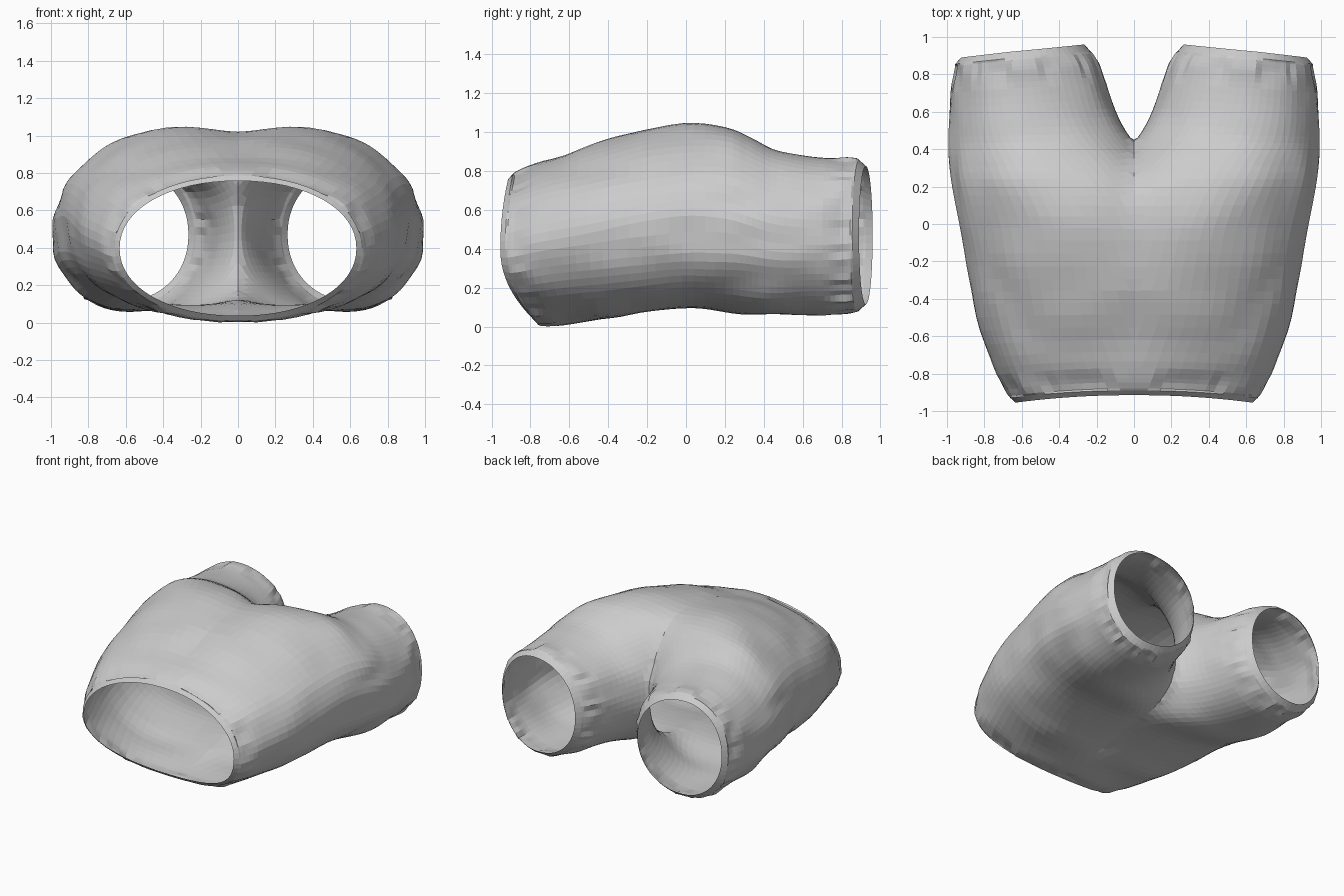
import bpy, bmesh, math, random
from mathutils import Vector, noise

if "Cube" in bpy.data.objects:
    bpy.data.objects.remove(bpy.data.objects["Cube"])

random.seed(4)
SEG = 64
GATHER = [random.uniform(-0.018, 0.008) for _ in range(SEG)]

# Tube for one side: y, centre x, inner x, outer x, top z, bottom z
STATIONS = [
    (-0.93, 0.00, -0.67, 0.665, 0.79, 0.005),
    (-0.87, 0.02, -0.68, 0.705, 0.815, 0.00),
    (-0.75, 0.06, -0.68, 0.755, 0.86, 0.01),
    (-0.50, 0.14, -0.60, 0.84, 0.93, 0.03),
    (-0.25, 0.20, -0.48, 0.89, 1.01, 0.06),
    (0.00, 0.26, -0.36, 0.93, 1.05, 0.09),
    (0.20, 0.35, -0.20, 0.97, 1.035, 0.075),
    (0.33, 0.43, -0.09, 0.985, 0.975, 0.065),
    (0.45, 0.52, 0.02, 0.99, 0.91, 0.06),
    (0.60, 0.57, 0.105, 0.99, 0.875, 0.06),
    (0.75, 0.60, 0.155, 0.98, 0.865, 0.065),
    (0.83, 0.61, 0.185, 0.97, 0.865, 0.07),
    (0.89, 0.62, 0.23, 0.96, 0.86, 0.08),
]


def spline(t):
    """Catmull-Rom blend through the stations."""
    i = min(int(t), len(STATIONS) - 2)
    f = t - i
    p = [STATIONS[max(0, min(len(STATIONS) - 1, i + k))] for k in (-1, 0, 1, 2)]
    return [0.5 * (2 * b + (c - a) * f + (2 * a - 5 * b + 4 * c - d) * f * f
                   + (3 * b - a - 3 * c + d) * f ** 3) for a, b, c, d in zip(*p)]


def ring(bm, station, inset=0.0, shift=0.0, rough=1.0):
    y, cx, inner, outer, top, bot = station
    inner, outer, top, bot = inner + inset, outer - inset, top - inset, bot + inset
    mid, h = (top + bot) / 2, (top - bot) / 2
    waist = max(0.0, min(1.0, (-0.25 - y) / 0.65))
    leg = max(0.0, min(1.0, (y - 0.3) / 0.59))
    crotch = max(0.0, 1 - abs(y - 0.22) / 0.33)
    body = math.exp(-((y + 0.05) / 0.4) ** 2)
    verts = []
    for j in range(SEG):
        a = 2 * math.pi * j / SEG
        c, s = math.cos(a), math.sin(a)
        w = (outer - cx) if c > 0 else (cx - inner)
        # full lower hip, sloping upper hip, squarer inner side at the crotch
        if c > 0:
            e = 0.95 + body * (0.14 if s > 0 else -0.2)
        else:
            e = 0.95 - crotch * 0.14
        x = cx + w * math.copysign(abs(c) ** e, c)
        z = mid + h * math.copysign(abs(s) ** e, s)
        # openings are cut on a slant
        yy = y + shift + waist * s * s * (0.04 if s > 0 else 0.17) - 0.035 * leg * c
        # soft cloth folds, plus gathers next to the hems
        fold = 0.016 * noise.noise(Vector((x * 2, yy * 4, z * 7)))
        near = max(0.0, 1 - abs(y + 0.88) / 0.08) + max(0.0, 1 - abs(y - 0.83) / 0.1)
        fold = rough * (fold + near * GATHER[j])
        verts.append(bm.verts.new((x + c * fold, yy, z + s * fold)))
    return verts


bm = bmesh.new()
first, last = STATIONS[0], STATIONS[-1]

# tapered waist band, cloth shell, tapered leg band
rings = [ring(bm, first, 0.032, -0.025, 0), ring(bm, first, 0.004, 0, 0)]
count = 44
rings += [ring(bm, spline((len(STATIONS) - 1) * k / count)) for k in range(1, count)]
rings += [ring(bm, last, 0.004, 0, 0), ring(bm, last, 0.035, 0.035, 0)]
for r0, r1 in zip(rings, rings[1:]):
    for j in range(SEG):
        k = (j + 1) % SEG
        bm.faces.new((r0[j], r0[k], r1[k], r1[j]))

# trim at the centre seam, then mirror to make the other side
bmesh.ops.bisect_plane(bm, geom=bm.verts[:] + bm.edges[:] + bm.faces[:],
                       plane_co=(0, 0, 0), plane_no=(1, 0, 0), clear_inner=True)
for v in bm.verts:
    if abs(v.co.x) < 0.002:
        v.co.x = 0
bmesh.ops.mirror(bm, geom=bm.verts[:] + bm.edges[:] + bm.faces[:],
                 axis='X', merge_dist=0.0005)
bmesh.ops.remove_doubles(bm, verts=bm.verts[:], dist=0.001)

# soften the seam where the legs meet
for reach in (0.2, 0.2, 0.15, 0.15, 0.1, 0.1):
    soft = [v for v in bm.verts if abs(v.co.x) < reach and -0.3 < v.co.y < 0.62]
    bmesh.ops.smooth_vert(bm, verts=soft, factor=0.5,
                          use_axis_x=True, use_axis_y=True, use_axis_z=True)

# make sure the shell faces outward
bmesh.ops.recalc_face_normals(bm, faces=bm.faces[:])
side = max(bm.faces, key=lambda f: f.calc_center_median().x)
if side.normal.x < 0:
    bmesh.ops.reverse_faces(bm, faces=bm.faces[:])

mesh = bpy.data.meshes.new("shorts")
bm.to_mesh(mesh)
bm.free()
shorts = bpy.data.objects.new("shorts", mesh)
bpy.context.collection.objects.link(shorts)
